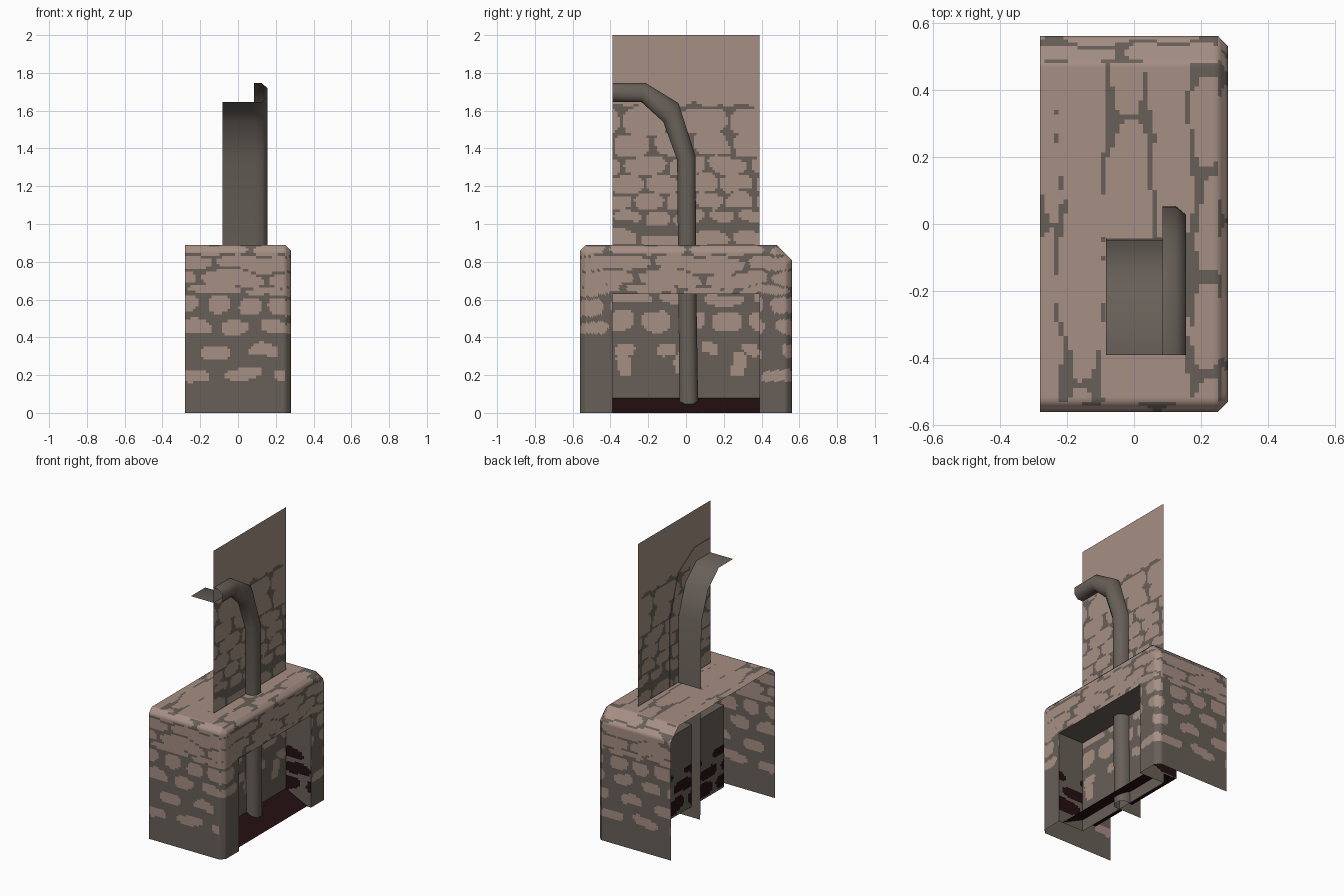
import bpy, bmesh, math
from mathutils import Vector, noise

if "Cube" in bpy.data.objects:
    bpy.data.objects.remove(bpy.data.objects["Cube"])

def material(name, rgb):
    m = bpy.data.materials.new(name)
    m.diffuse_color = (*rgb, 1)
    m.use_nodes = True
    m.node_tree.nodes["Principled BSDF"].inputs["Base Color"].default_value = m.diffuse_color
    return m

MATS = [material("grey_mortar", (0.138, 0.117, 0.099)),
        material("tan_stone", (0.38, 0.275, 0.23)),
        material("dark_soot", (0.018, 0.005, 0.006))]
MORTAR, STONE, SOOT = 0, 1, 2
CELL = 0.014

# stone courses: (centre, half height, stone length, gap share)
SIDE = [(.865, .028, .42, .06), (.79, .04, .5, .06), (.705, .04, .36, .07),
        (.645, .02, .3, .1), (.565, .045, .17, .3), (.45, .036, .21, .25),
        (.325, .036, .25, .4), (.2, .032, .26, .3)]
TOP = [(-.255, .035, 1.3, .01), (-.155, .065, 1.3, .01), (-.02, .07, 1.2, .02),
       (.11, .06, .9, .03), (.235, .055, .3, .1)]
CHIMNEY = [(.92, .035, .24, .08), (1.035, .03, .17, .15), (1.12, .043, .16, .12),
           (1.215, .047, .19, .1), (1.31, .045, .22, .1), (1.42, .062, .21, .12),
           (1.545, .075, .28, .08), (.26, .06, .3, .72), (.34, .03, .22, .6),
           (.48, .05, .19, .25), (.6, .03, .25, .2)]
BURNT = [(.13, .05, .3, .15), (.24, .04, .26, .2), (.34, .03, .3, .4)]

def blob(u, v, rows):
    """True where a rounded stone with a wobbly outline covers (u, v)."""
    u += .025 * noise.noise(Vector((u * 9, v * 9, 1.3)))
    v += .028 * noise.noise(Vector((u * 7, v * 5, 7.7)))
    for i, (c, h, length, gap) in enumerate(rows):
        if abs(v - c) < h:
            l = abs(2 * ((u / length + i * .37 + 20) % 1) - 1) / (1 - gap)
            if l ** 3 + (abs(v - c) / h) ** 3 < 1:
                return True
    return False

def body_rule(p, n):
    if n.z > .75:
        return STONE if blob(p.y, p.x, TOP) else MORTAR
    if abs(n.x) > .6:
        ok = p.z > .42 or p.y > .39
        return STONE if ok and blob(p.y, p.z, SIDE) else MORTAR
    return STONE if blob(p.x + .1 * p.y, p.z, SIDE) else MORTAR

def panel_rule(p, n):
    if p.z > 1.63 + .04 * noise.noise(Vector((p.y * 12, 0, 3))):
        return STONE
    if p.z < .08:
        return SOOT if p.x > .1 else MORTAR
    return STONE if blob(p.y, p.z, CHIMNEY) else MORTAR

def burnt_rule(p, n):
    if n.z < -.7 or n.z > .7:
        return MORTAR
    return SOOT if blob(p.x + p.y, p.z, BURNT) else MORTAR

def patch(bm, a, b, c, d, nu, nv, rule):
    """Bilinear grid between a-b and d-c, painted face by face."""
    a, b, c, d = map(Vector, (a, b, c, d))
    g = [[bm.verts.new(a.lerp(b, i / nu).lerp(d.lerp(c, i / nu), j / nv))
          for j in range(nv + 1)] for i in range(nu + 1)]
    for i in range(nu):
        for j in range(nv):
            f = bm.faces.new((g[i][j], g[i + 1][j], g[i + 1][j + 1], g[i][j + 1]))
            f.normal_update()
            f.material_index = rule(f.calc_center_median(), f.normal)

def finish(bm, name, angle):
    bmesh.ops.remove_doubles(bm, verts=bm.verts, dist=.0005)
    me = bpy.data.meshes.new(name)
    bm.to_mesh(me)
    bm.free()
    for m in MATS:
        me.materials.append(m)
    ob = bpy.data.objects.new(name, me)
    bpy.context.collection.objects.link(ob)
    bpy.ops.object.select_all(action='DESELECT')
    ob.select_set(True)
    bpy.context.view_layer.objects.active = ob
    bpy.ops.object.shade_smooth_by_angle(angle=math.radians(angle))
    return ob

def count(length):
    return max(1, round(length / CELL))

# outlines in (y, z): outer shell, chamfered front edge, opening
OUTER = [(-.56, 0), (-.56, .86), (-.53, .89), (.48, .89), (.56, .81), (.56, 0)]
FRONT = [(-.53, 0), (-.53, .845), (-.515, .86), (.465, .86), (.53, .795), (.53, 0)]
HOLE = [(-.39, 0), (-.39, .63), (-.37, .63), (.33, .63), (.39, .63), (.39, 0)]

def bands(bm, loops):
    for k in range(len(OUTER) - 1):
        nu = count(math.dist(OUTER[k], OUTER[k + 1]))
        for (x0, l0, _, _), (x1, l1, nv, rule) in zip(loops, loops[1:]):
            patch(bm, (x0, *l0[k]), (x1, *l1[k]), (x1, *l1[k + 1]), (x0, *l0[k + 1]),
                  nv, nu, rule)

# stone surround, open at back and bottom
bm = bmesh.new()
bands(bm, [(-.28, OUTER, 0, None), (.25, OUTER, 38, body_rule),
           (.28, FRONT, 3, body_rule), (.28, HOLE, 15, body_rule)])
finish(bm, "stone_surround", 50)

# firebox lining: reveal walls and rear wall
bm = bmesh.new()
bands(bm, [(.28, HOLE, 0, None), (-.015, HOLE, 21, burnt_rule)])
bmesh.ops.delete(bm, geom=[f for f in bm.faces if f.calc_center_median().z < .07
                           and f.calc_center_median().x < .09], context='FACES')
patch(bm, (-.015, -.39, .07), (-.015, .39, .07), (-.015, .39, .63), (-.015, -.39, .63),
      56, 40, burnt_rule)
finish(bm, "firebox_lining", 30)

# sooty hearth floor, sloping up to the rear
bm = bmesh.new()
patch(bm, (.25, -.39, .002), (.25, .39, .002), (.09, .39, .08), (.09, -.39, .08),
      1, 1, lambda p, n: SOOT)
patch(bm, (.09, -.39, .08), (.09, .39, .08), (-.015, .39, .07), (-.015, -.39, .07),
      1, 1, lambda p, n: SOOT)
finish(bm, "hearth_floor", 30)

# tall flat chimney panel
bm = bmesh.new()
patch(bm, (.088, -.39, 0), (.088, .39, 0), (.088, .39, 2), (.088, -.39, 2),
      count(.78), count(2), panel_rule)
finish(bm, "chimney_panel", 30)

# bent flue pipe: inner and outer edges in (y, z), with the inner wall
# running on behind the panel as a flat strip
INNER = [(-.035, 0), (-.04, .63), (-.047, 1.34), (-.12, 1.54), (-.235, 1.645), (-.39, 1.645)]
OUT = [(.065, 0), (.055, .63), (.05, 1.36), (-.04, 1.64), (-.215, 1.747), (-.39, 1.747)]
SECTION = [(-.083, 0), (.085, 0), (.128, 0), (.155, .27), (.155, .73), (.125, 1), (.085, 1)]
bm = bmesh.new()
rings = []
for p, q in zip(INNER, OUT):
    rings.append([bm.verts.new((x, p[0] + (q[0] - p[0]) * t, p[1] + (q[1] - p[1]) * t))
                  for x, t in SECTION])
for r, s in zip(rings, rings[1:]):
    for j in range(len(SECTION) - 1):
        bm.faces.new((r[j], r[j + 1], s[j + 1], s[j]))
finish(bm, "flue_pipe", 50)
